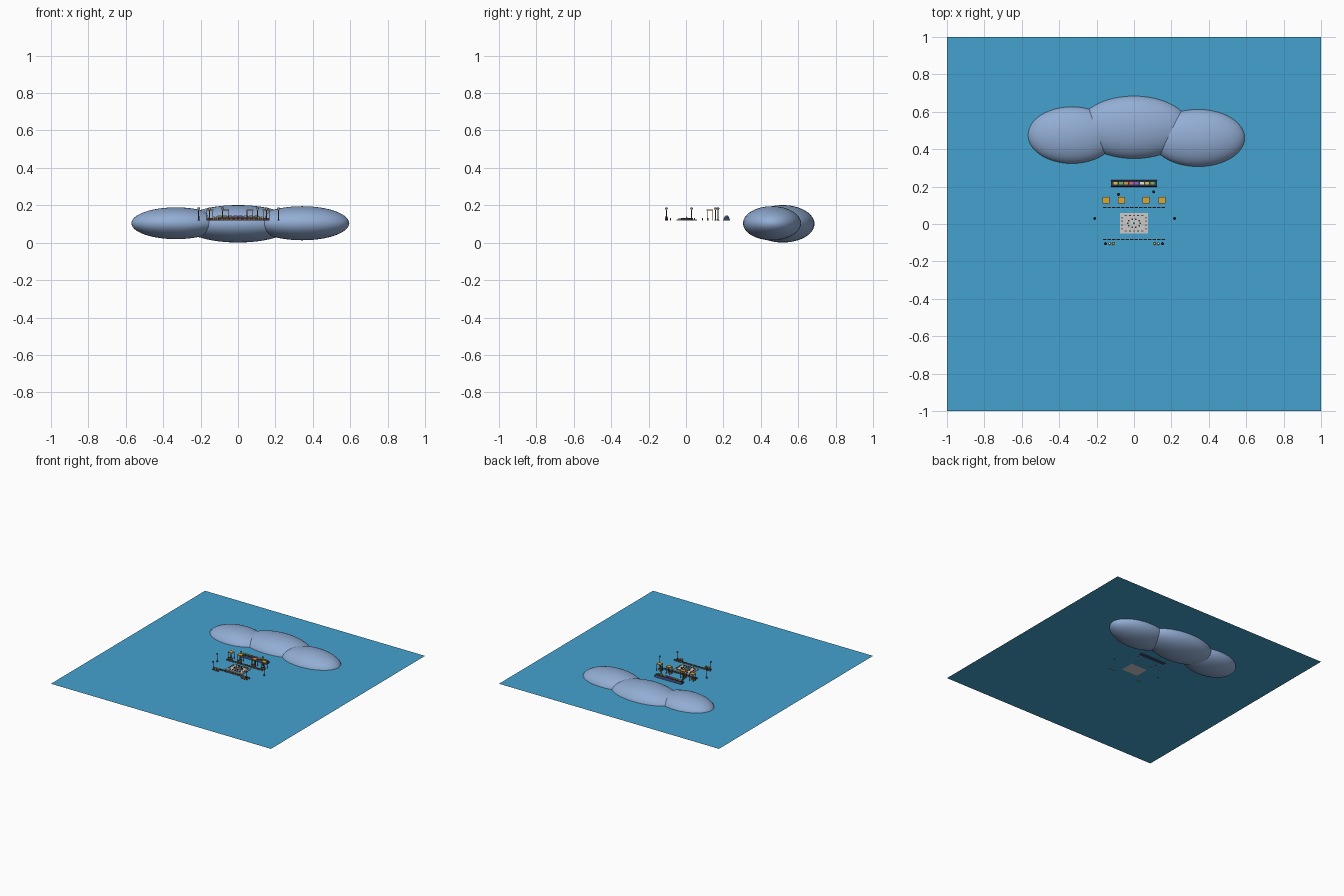
import bpy, math

if "Cube" in bpy.data.objects:
    bpy.data.objects.remove(bpy.data.objects["Cube"])

Z = 0.118  # water level


def mat(name, rgb):
    m = bpy.data.materials.new(name)
    m.diffuse_color = (*rgb, 1)
    m.use_nodes = True
    m.node_tree.nodes["Principled BSDF"].inputs["Base Color"].default_value = m.diffuse_color
    return m


WATER = mat("water_blue", (0.06, 0.36, 0.63))
HILL = mat("hill_blue", (0.29, 0.42, 0.66))
ORANGE = mat("canopy_orange", (0.75, 0.38, 0.03))
WOOD = mat("wood_brown", (0.2, 0.1, 0.05))
DARK = mat("dark_grey", (0.04, 0.04, 0.05))
STONE = mat("pale_stone", (0.55, 0.55, 0.53))
NAVY = mat("navy", (0.04, 0.06, 0.15))
GLASS = mat("lamp_glass", (0.6, 0.75, 0.7))
GOODS = [mat("goods_" + n, c) for n, c in (
    ("yellow", (0.7, 0.6, 0.08)), ("green", (0.15, 0.5, 0.12)),
    ("orange", (0.75, 0.3, 0.05)), ("pink", (0.7, 0.12, 0.4)),
    ("purple", (0.3, 0.12, 0.6)), ("white", (0.75, 0.8, 0.8)))]


def finish(name, m):
    o = bpy.context.object
    o.name = name
    o.data.materials.append(m)
    return o


def box(name, x, y, z0, sx, sy, sz, m):
    """Box standing with its base at z0 above the water."""
    bpy.ops.mesh.primitive_cube_add(size=1, location=(x, y, Z + z0 + sz / 2))
    bpy.context.object.scale = (sx, sy, sz)
    return finish(name, m)


def cone(name, x, y, z0, r1, r2, h, m, n=12):
    bpy.ops.mesh.primitive_cone_add(vertices=n, radius1=r1, radius2=r2, depth=h,
                                    location=(x, y, Z + z0 + h / 2))
    return finish(name, m)


# Water sheet
bpy.ops.mesh.primitive_plane_add(size=2, location=(0, 0, Z))
finish("water", WATER)

# Three overlapping rounded hills
for name, loc, r in (("hill_left", (-0.332, 0.475, 0.104), (0.238, 0.154, 0.085)),
                     ("hill_middle", (0, 0.517, 0.101), (0.30, 0.17, 0.1)),
                     ("hill_right", (0.343, 0.46, 0.104), (0.252, 0.155, 0.091))):
    bpy.ops.mesh.primitive_uv_sphere_add(segments=48, ring_count=24, radius=1, location=loc)
    bpy.context.object.scale = r
    bpy.ops.object.shade_smooth()
    finish(name, HILL)

# Central stone platform with benches and a small ring of blocks
box("platform", 0, 0.004, 0, 0.15, 0.112, 0.007, STONE)
for s in (-1, 1):
    for i in range(5):
        box("platform_bench", -0.044 + i * 0.022, 0.004 + s * 0.042, 0.007,
            0.012, 0.006, 0.006, DARK if i % 2 else WOOD)
    for i in range(4):
        box("platform_side_bench", s * 0.064, -0.026 + i * 0.02, 0.007,
            0.005, 0.009, 0.006, DARK)
for i in range(10):
    a = i * math.tau / 10
    box("seat_block", 0.034 * math.cos(a), 0.004 + 0.022 * math.sin(a), 0.007,
        0.008, 0.007, 0.007, DARK)
cone("fountain_basin", 0, 0.004, 0.007, 0.011, 0.013, 0.006, GLASS, 16)
cone("fountain_spout", 0, 0.004, 0.007, 0.004, 0.002, 0.016, DARK)

# Dashed low fences in front of and behind the platform
for y in (-0.083, 0.089):
    for i in range(14):
        box("fence_section", -0.156 + i * 0.024, y, 0.001, 0.017, 0.005, 0.012, WOOD)

# Four canopies on posts with a counter
for cx in (-0.150, -0.066, 0.064, 0.150):
    cy = 0.127
    box("canopy_roof", cx, cy, 0.055, 0.038, 0.034, 0.005, ORANGE)
    for dx in (-1, 1):
        for dy in (-1, 1):
            box("canopy_post", cx + dx * 0.016, cy + dy * 0.014, 0, 0.003, 0.003, 0.055, WOOD)
    box("canopy_counter", cx, cy - 0.010, 0, 0.03, 0.007, 0.015, WOOD)

# Long tapered stall with coloured goods
base = box("stall_base", 0, 0.217, 0, 0.244, 0.038, 0.017, NAVY)
for v in base.data.vertices:
    if v.co.z > 0:
        v.co.y *= 0.7
box("stall_top", 0, 0.217, 0.017, 0.235, 0.024, 0.004, DARK)
for i in range(8):
    box("stall_goods", -0.098 + i * 0.028, 0.217, 0.021, 0.021, 0.014, 0.006, GOODS[i % 6])

# Lamp posts
for x, y in ((-0.21, 0.03), (0.217, 0.03), (-0.083, 0.158), (0.105, 0.172),
             (-0.152, -0.105), (0.152, -0.105)):
    cone("lamp_foot", x, y, 0, 0.007, 0.004, 0.007, DARK)
    cone("lamp_post", x, y, 0.007, 0.003, 0.0025, 0.05, WOOD, 8)
    cone("lamp_glass", x, y, 0.057, 0.004, 0.008, 0.010, GLASS)
    cone("lamp_cap", x, y, 0.067, 0.008, 0.003, 0.004, DARK)

# Barrels beside the front lamps
for s in (-1, 1):
    for i, x in enumerate((0.110, 0.130)):
        cone("barrel", s * x, -0.105, 0, 0.008, 0.008, 0.018, WOOD)
        cone("barrel_lid", s * x, -0.105, 0.018, 0.007, 0.006, 0.003, GLASS if i else GOODS[0])
